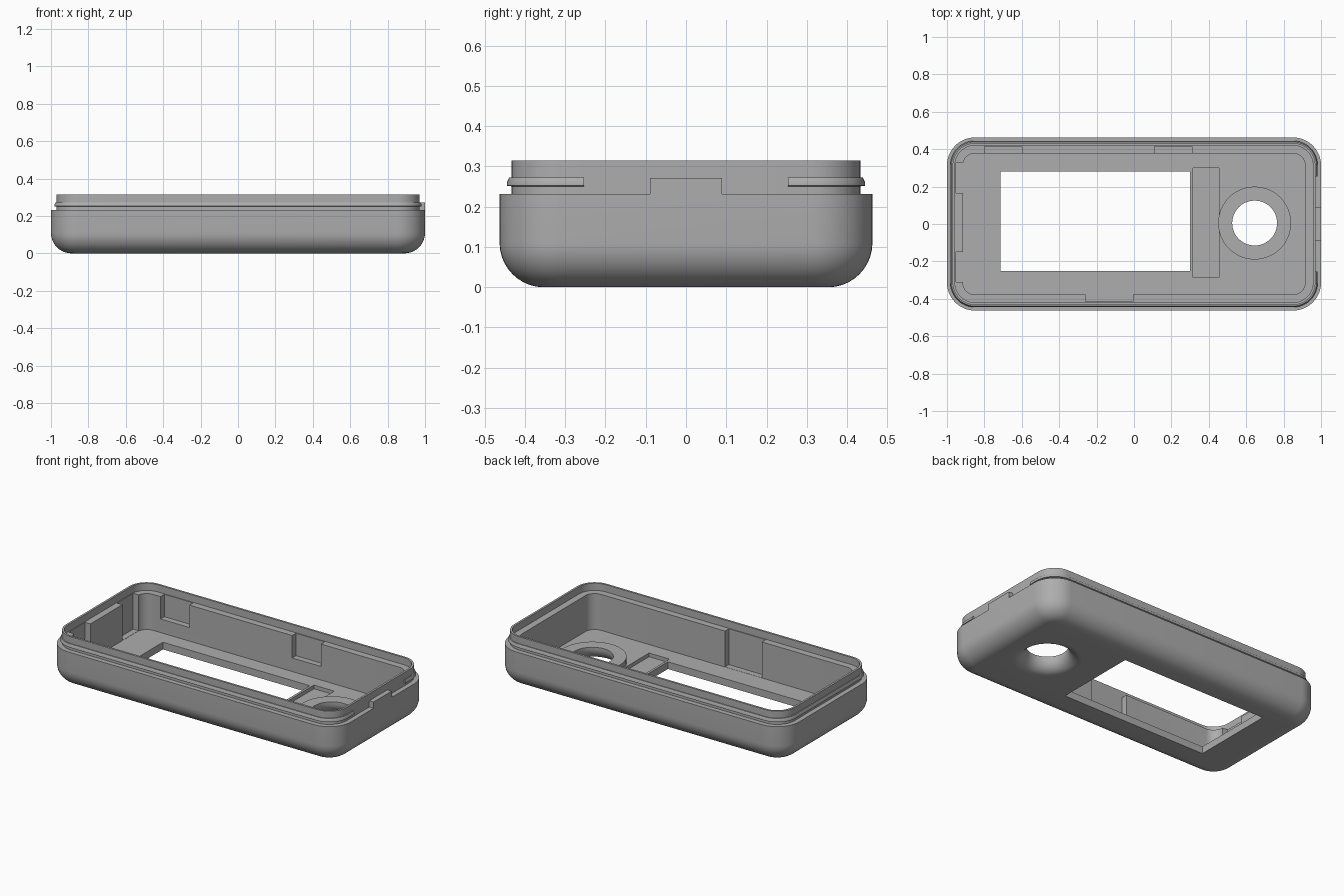
import bpy, bmesh, math

if "Cube" in bpy.data.objects:
    bpy.data.objects.remove(bpy.data.objects["Cube"])

HX, HY, R = 1.0, 0.463, 0.15      # half sizes and plan corner radius
FLOOR, LEDGE, STEP, TOP = 0.045, 0.27, 0.232, 0.315
SEG = 12

grey = bpy.data.materials.new("grey plastic")
grey.diffuse_color = (0.42, 0.42, 0.42, 1)
grey.use_nodes = True
grey.node_tree.nodes["Principled BSDF"].inputs["Base Color"].default_value = grey.diffuse_color


def finish(name, bm):
    bmesh.ops.recalc_face_normals(bm, faces=bm.faces)
    me = bpy.data.meshes.new(name)
    bm.to_mesh(me)
    bm.free()
    me.materials.append(grey)
    ob = bpy.data.objects.new(name, me)
    bpy.context.collection.objects.link(ob)
    return ob


def rounded_ring(bm, inset, z):
    """Rounded rectangle of vertices, offset inwards from the outer wall."""
    r = max(R - inset, 0.03)
    cx, cy = HX - inset - r, HY - inset - r
    verts = []
    for q, (sx, sy) in enumerate([(1, 1), (-1, 1), (-1, -1), (1, -1)]):
        for i in range(SEG + 1):
            a = math.pi / 2 * (q + i / SEG)
            verts.append(bm.verts.new((sx * cx + r * math.cos(a), sy * cy + r * math.sin(a), z)))
    return verts


def loft(name, profile, closed=False):
    bm = bmesh.new()
    rings = [rounded_ring(bm, d, z) for d, z in profile]
    pairs = list(zip(rings, rings[1:]))
    if closed:
        pairs.append((rings[-1], rings[0]))
    else:
        bm.faces.new(rings[0])
        bm.faces.new(rings[-1])
    for a, b in pairs:
        n = len(a)
        for i in range(n):
            j = (i + 1) % n
            bm.faces.new((a[i], a[j], b[j], b[i]))
    return finish(name, bm)


def lathe(name, profile, cx, cy, n=48):
    """Closed ring of revolution from (radius, z) points."""
    bm = bmesh.new()
    rings = [[bm.verts.new((cx + r * math.cos(math.tau * i / n), cy + r * math.sin(math.tau * i / n), z))
              for i in range(n)] for r, z in profile]
    for a, b in zip(rings, rings[1:] + rings[:1]):
        for i in range(n):
            j = (i + 1) % n
            bm.faces.new((a[i], a[j], b[j], b[i]))
    return finish(name, bm)


def box(name, x0, x1, y0, y1, z0, z1):
    bm = bmesh.new()
    bmesh.ops.create_cube(bm, size=1)
    for v in bm.verts:
        v.co = ((x0 + x1) / 2 + v.co.x * (x1 - x0),
                (y0 + y1) / 2 + v.co.y * (y1 - y0),
                (z0 + z1) / 2 + v.co.z * (z1 - z0))
    return finish(name, bm)


def cut(ob, cutter):
    cutter.hide_render = True
    mod = ob.modifiers.new("cut", 'BOOLEAN')
    mod.operation, mod.solver, mod.object = 'DIFFERENCE', 'EXACT', cutter
    bpy.context.view_layer.objects.active = ob
    bpy.ops.object.modifier_apply(modifier=mod.name)
    bpy.data.objects.remove(cutter)


# Shell: rounded bottom, stepped rim, inner lip and ledge, flat floor
F = 0.11
profile = [(F - F * math.sin(a), F - F * math.cos(a))
           for a in (math.pi / 2 * i / 10 for i in range(11))]
profile += [(0, STEP), (0.03, STEP), (0.03, TOP), (0.043, TOP),
            (0.043, LEDGE), (0.085, LEDGE), (0.085, FLOOR)]
shell = loft("case_shell", profile)

# Screen window, shallow floor recess and round opening
cut(shell, box("window_cutter", -0.715, 0.30, -0.25, 0.28, -0.1, 0.15))
cut(shell, box("recess_cutter", 0.315, 0.455, -0.285, 0.30, 0.022, 0.15))
BX, BY, BR, BZ = 0.645, 0.005, 0.195, 0.085
bm = bmesh.new()
bmesh.ops.create_cone(bm, cap_ends=True, segments=48, radius1=BR, radius2=BR, depth=0.4)
bmesh.ops.translate(bm, verts=bm.verts, vec=(BX, BY, 0))
cut(shell, finish("round_cutter", bm))

# Wall pockets: two in the back, one tall in the front, two at the left end
for x0, x1, y0, y1, z0 in [(-0.80, -0.60, 0.36, 0.415, 0.13),
                           (0.11, 0.31, 0.36, 0.415, 0.13),
                           (-0.26, -0.005, -0.415, -0.36, FLOOR + 0.001),
                           (-0.952, -0.89, -0.31, -0.15, FLOOR + 0.001),
                           (-0.952, -0.89, 0.165, 0.325, FLOOR + 0.001)]:
    cut(shell, box("pocket_cutter", x0, x1, y0, y1, z0, LEDGE + 0.01))

# Button boss with a flared underside filling the round opening
H = 0.075
boss = lathe("button_boss",
             [(BR, 0)] + [(BR - H * math.sin(a), H - H * math.cos(a))
                          for a in (math.pi / 2 * i / 10 for i in range(1, 11))]
             + [(BR - H, BZ), (BR, BZ)], BX, BY)

# Snap bead around the rim, interrupted at the right end
bead = loft("snap_bead", [(0.034, 0.25), (0.018, 0.252), (0.018, 0.260),
                          (0.024, 0.272), (0.034, 0.272)], closed=True)
cut(bead, box("bead_cutter", 0.9, 1.1, -0.253, 0.253, 0.2, 0.3))

# Locating tab at the right end
tab = box("end_tab", 0.965, 1.0, -0.09, 0.09, STEP - 0.005, 0.271)

# Smooth curves, sharp edges
for ob in (shell, boss, bead):
    bpy.ops.object.select_all(action='DESELECT')
    ob.select_set(True)
    bpy.context.view_layer.objects.active = ob
    bpy.ops.object.shade_smooth_by_angle(angle=math.radians(30))
